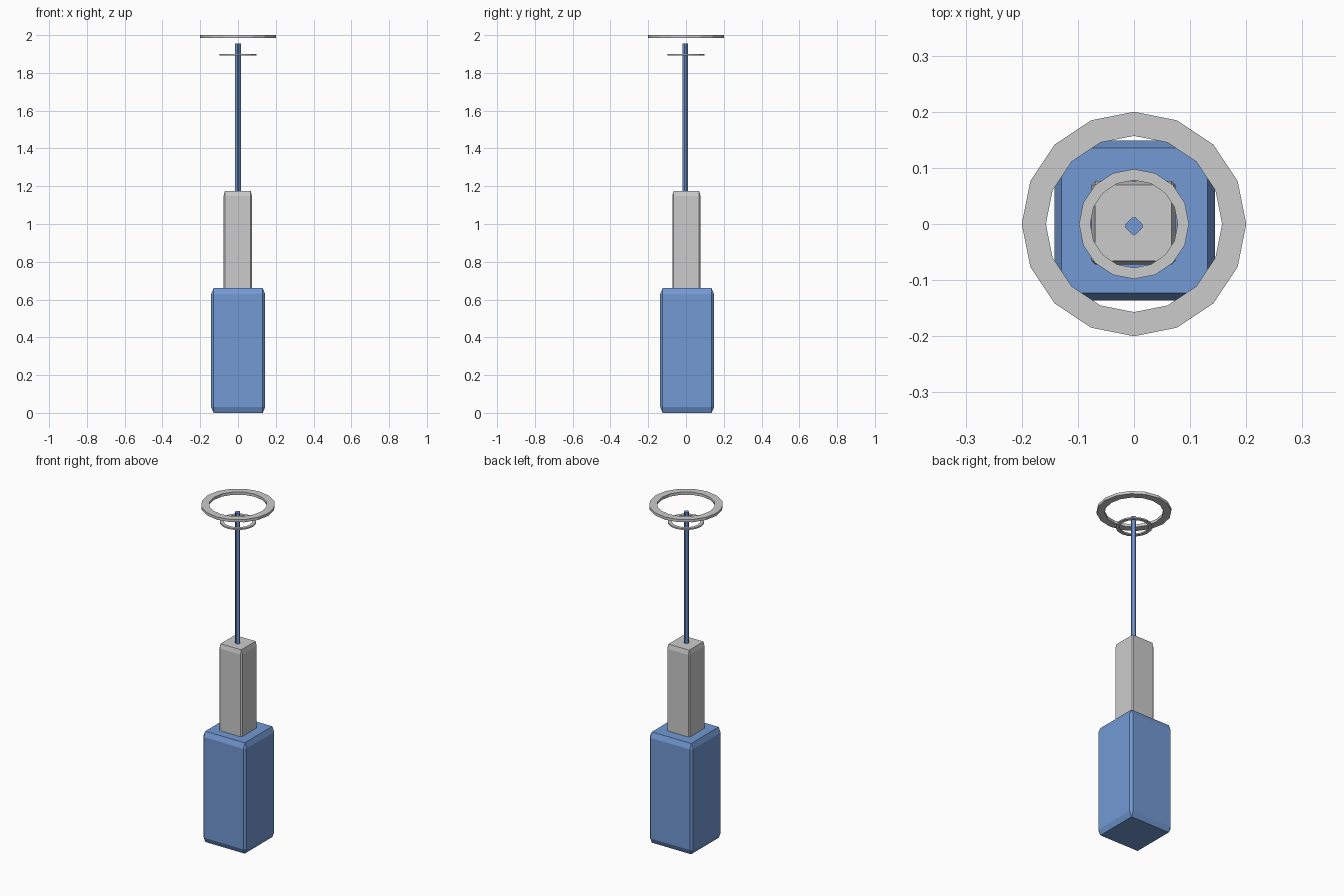
import bpy, bmesh, math

if "Cube" in bpy.data.objects:
    bpy.data.objects.remove(bpy.data.objects["Cube"])

blue = bpy.data.materials.new("blue")
blue.diffuse_color = (0.17, 0.32, 0.66, 1)
blue.use_nodes = True
blue.node_tree.nodes["Principled BSDF"].inputs["Base Color"].default_value = blue.diffuse_color


def make_object(name, bm, mat=None):
    bmesh.ops.recalc_face_normals(bm, faces=bm.faces)
    mesh = bpy.data.meshes.new(name)
    bm.to_mesh(mesh)
    bm.free()
    obj = bpy.data.objects.new(name, mesh)
    bpy.context.collection.objects.link(obj)
    if mat:
        mesh.materials.append(mat)
    return obj


def chamfered_box(name, center, size, mat=None, chamfer=0.046):
    # bevel a unit cube, then stretch it so the chamfer stretches too
    bm = bmesh.new()
    bmesh.ops.create_cube(bm, size=1)
    bmesh.ops.bevel(bm, geom=bm.edges[:], offset=chamfer, segments=1,
                    affect='EDGES', profile=0.5)
    bmesh.ops.scale(bm, vec=size, verts=bm.verts)
    bmesh.ops.translate(bm, vec=center, verts=bm.verts)
    return make_object(name, bm, mat)


def flat_ring(name, r_out, r_in, z0, z1, sides=16):
    bm = bmesh.new()
    profile = [(r_out, z0), (r_out, z1), (r_in, z1), (r_in, z0)]
    loops = []
    for i in range(sides):
        a = math.tau * i / sides
        loops.append([bm.verts.new((r * math.cos(a), r * math.sin(a), z))
                      for r, z in profile])
    for i in range(sides):
        a, b = loops[i], loops[(i + 1) % sides]
        for j in range(4):
            k = (j + 1) % 4
            bm.faces.new((a[j], b[j], b[k], a[k]))
    return make_object(name, bm)


# Handle body and neck
chamfered_box("lower_body", (0.001, 0.006, 0.33), (0.286, 0.285, 0.66), blue)
chamfered_box("neck", (-0.001, 0.002, 0.897), (0.15, 0.149, 0.556))

# Thin rod: diamond section with clipped corners
h, c = 0.0148, 0.0035
section = [(h, -c), (h, c), (c, h), (-c, h), (-h, c), (-h, -c), (-c, -h), (c, -h)]
bm = bmesh.new()
base = bm.faces.new([bm.verts.new((x, y - 0.0035, 1.14)) for x, y in section])
top = bmesh.ops.extrude_face_region(bm, geom=[base], use_keep_orig=True)
bmesh.ops.translate(bm, vec=(0, 0, 0.815),
                    verts=[v for v in top["geom"] if isinstance(v, bmesh.types.BMVert)])
make_object("rod", bm, blue)

# Floating rings around the tip
flat_ring("large_ring", 0.2, 0.157, 1.984, 2.0)
flat_ring("small_ring", 0.098, 0.078, 1.891, 1.899)
